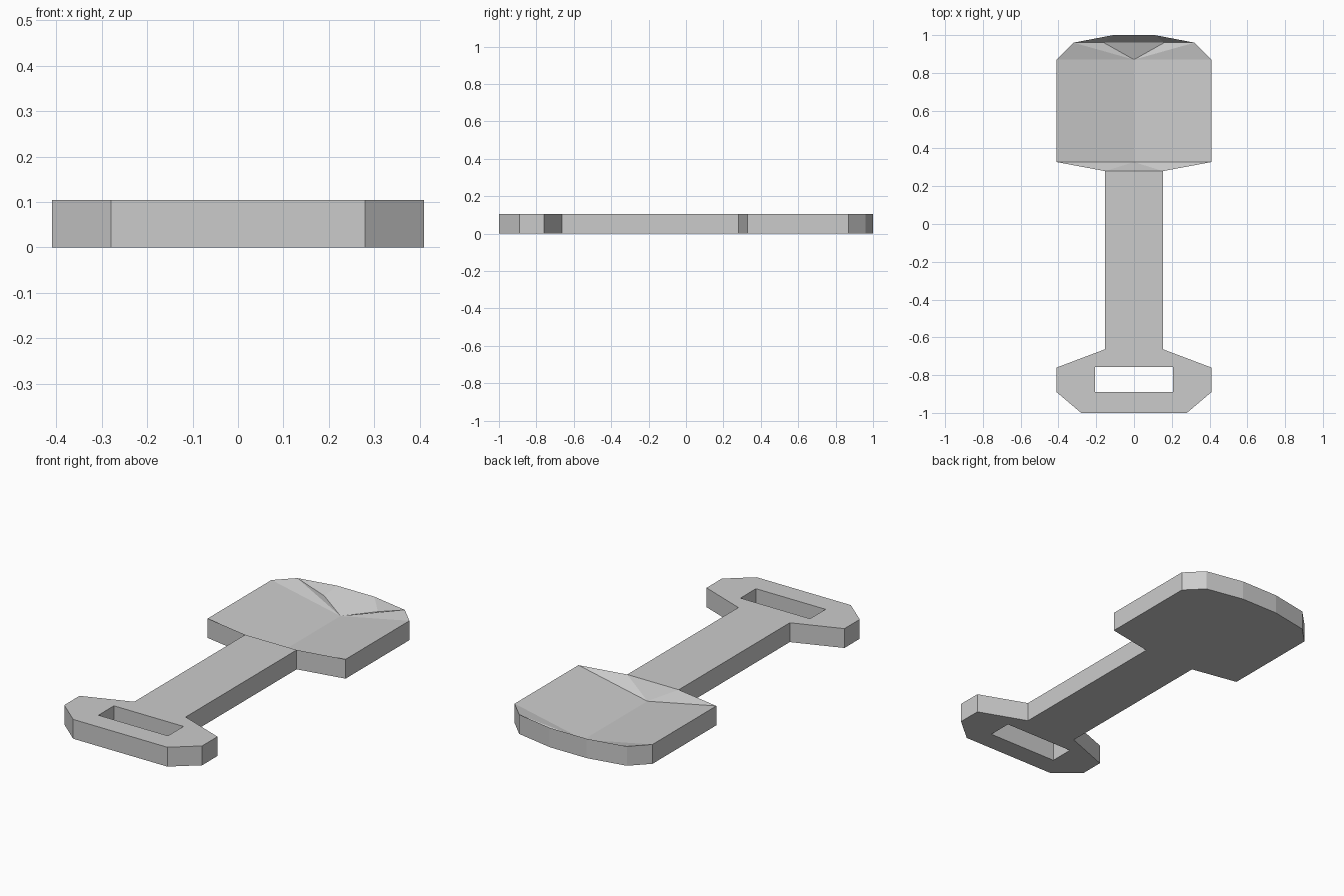
import bpy, bmesh

if "Cube" in bpy.data.objects:
    bpy.data.objects.remove(bpy.data.objects["Cube"])

H = 0.104      # plate thickness
DISH = 0.02    # height of the dish valley


def half_part(name, outline, open_edges=(), top=None):
    """Plate from the x>=0 half outline, mirrored in x.
    top: optional (extra inner points, faces) replacing the flat top;
    face indices below len(outline) refer to the rim."""
    bm = bmesh.new()
    n = len(outline)
    low = [bm.verts.new((x, y, 0)) for x, y in outline]
    rim = [bm.verts.new((x, y, H)) for x, y in outline]
    bm.faces.new(low[::-1])
    if top:
        pts = rim + [bm.verts.new(p) for p in top[0]]
        for f in top[1]:
            bm.faces.new([pts[i] for i in f])
    else:
        bm.faces.new(rim)
    for i in range(n):
        j = (i + 1) % n
        on_centre = outline[i][0] == 0 and outline[j][0] == 0
        if on_centre or i in open_edges:
            continue
        bm.faces.new((low[i], low[j], rim[j], rim[i]))
    # mirrored half
    geo = bm.verts[:] + bm.edges[:] + bm.faces[:]
    copy = bmesh.ops.duplicate(bm, geom=geo)["geom"]
    for v in copy:
        if isinstance(v, bmesh.types.BMVert):
            v.co.x *= -1
    bmesh.ops.reverse_faces(bm, faces=[f for f in copy if isinstance(f, bmesh.types.BMFace)])
    bmesh.ops.remove_doubles(bm, verts=bm.verts[:], dist=1e-4)
    me = bpy.data.meshes.new(name)
    bm.to_mesh(me)
    bm.free()
    ob = bpy.data.objects.new(name, me)
    bpy.context.collection.objects.link(ob)
    return ob


# Shaft and slotted end grip (the slot is part of the half outline)
half_part("slotted_handle", [
    (0, -1), (0.28, -1), (0.41, -0.89), (0.41, -0.76), (0.153, -0.663),
    (0.153, 0.28), (0, 0.28),
    (0, -0.758), (0.207, -0.758), (0.207, -0.89), (0, -0.89)],
    open_edges=(5,))

# Broad head with a V-shaped hollow in its top
head_outline = [(0, 0.28), (0.153, 0.28), (0.41, 0.328), (0.41, 0.87),
                (0.32, 0.96), (0.11, 1), (0, 1)]
hollow_points = [(0, 0.328, DISH), (0, 0.87, DISH),
                 (0.16, 0.96, 0.052), (0, 0.96, 0.052)]
hollow_faces = [
    (0, 1, 7), (1, 2, 7),              # slope down from the shaft
    (7, 2, 3, 8),                      # long side of the valley
    (8, 3, 4), (8, 4, 9), (8, 9, 10),  # rise toward the tip
    (9, 4, 5), (10, 9, 5, 6),          # steep lip at the tip
]
half_part("hollow_head", head_outline, open_edges=(0,),
          top=(hollow_points, hollow_faces))
